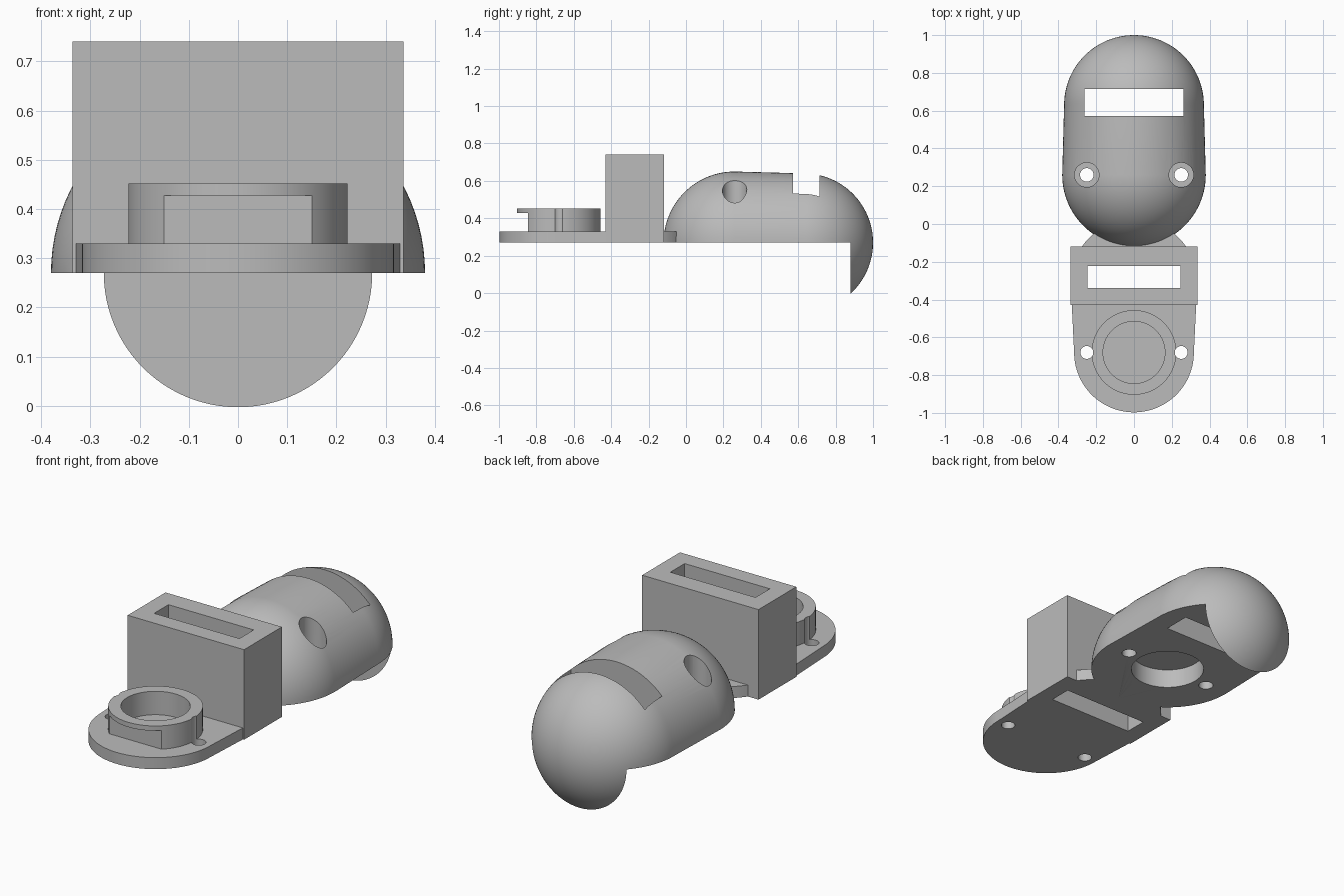
import bpy, bmesh, math
from mathutils import Matrix, Vector

old = bpy.data.objects.get("Cube")
if old:
    bpy.data.objects.remove(old, do_unlink=True)

grey = bpy.data.materials.new("plain grey")
grey.use_nodes = True
GREY = (0.5, 0.5, 0.5, 1)
grey.diffuse_color = GREY
grey.node_tree.nodes["Principled BSDF"].inputs["Base Color"].default_value = GREY

FLOOR = 0.27        # underside of plate and shell
PLATE_TOP = 0.33
HOLE_X = 0.25
RING_Y = -0.68
SHELL_Y = 0.26


def make(name, bm):
    bmesh.ops.recalc_face_normals(bm, faces=bm.faces)
    mesh = bpy.data.meshes.new(name)
    bm.to_mesh(mesh)
    bm.free()
    mesh.materials.append(grey)
    ob = bpy.data.objects.new(name, mesh)
    bpy.context.collection.objects.link(ob)
    return ob


def box(name, x, y, z):
    """Box from (min, max) pairs."""
    bm = bmesh.new()
    size = [b - a for a, b in (x, y, z)]
    mid = Vector([(a + b) / 2 for a, b in (x, y, z)])
    bmesh.ops.create_cube(bm, size=1, matrix=Matrix.Translation(mid) @ Matrix.Diagonal((*size, 1)))
    return make(name, bm)


def cylinder(name, x, y, r, z0, z1, sides=64):
    bm = bmesh.new()
    bmesh.ops.create_cone(bm, cap_ends=True, segments=sides, radius1=r, radius2=r, depth=z1 - z0,
                          matrix=Matrix.Translation((x, y, (z0 + z1) / 2)))
    return make(name, bm)


def stadium(y0, r0, y1, r1, steps=32):
    """Half outline (radius, y) of two joined circles, front to back."""
    arc = [math.pi / 2 * i / steps for i in range(steps + 1)]
    front = [(r0 * math.sin(a), y0 - r0 * math.cos(a)) for a in arc]
    back = [(r1 * math.cos(a), y1 + r1 * math.sin(a)) for a in arc]
    return front + back


def capsule(name):
    """Tapered capsule lathed about the y axis."""
    bm = bmesh.new()
    pts = stadium(SHELL_Y, 0.38, 0.63, 0.37)
    verts = [bm.verts.new((r, y, FLOOR)) for r, y in pts]
    edges = [bm.edges.new(pair) for pair in zip(verts, verts[1:])]
    bmesh.ops.spin(bm, geom=verts + edges, cent=(0, 0, FLOOR), axis=(0, 1, 0),
                   angle=math.tau, steps=96, use_duplicate=False)
    bmesh.ops.remove_doubles(bm, verts=bm.verts, dist=0.0002)
    return make(name, bm)


def cut(target, *cutters):
    """Subtract each cutter and discard it."""
    for c in cutters:
        c.hide_render = True
        mod = target.modifiers.new("cut", "BOOLEAN")
        mod.operation, mod.solver, mod.object = "DIFFERENCE", "EXACT", c
        bpy.context.view_layer.objects.active = target
        bpy.ops.object.modifier_apply(modifier=mod.name)
        bpy.data.objects.remove(c, do_unlink=True)


def screw_holes(y, r, z0, z1):
    return [cylinder("hole_cutter", s * HOLE_X, y, r, z0, z1, 32) for s in (-1, 1)]


# Rounded shell, flat underneath except for the drooping back lip
shell = capsule("rounded_shell")
cut(shell,
    box("underside_cutter", (-1, 1), (-1, 0.88), (-1, FLOOR)),
    box("slot_cutter", (-0.263, 0.263), (0.573, 0.715), (-1, 1)),
    cylinder("recess_cutter", 0, SHELL_Y, 0.18, 0, FLOOR + 0.1),
    *screw_holes(SHELL_Y, 0.036, 0, 1),
    *screw_holes(SHELL_Y, 0.065, PLATE_TOP, 1))

# Base plate: tapered outline, trimmed where the shell and housing sit
bm = bmesh.new()
half = stadium(RING_Y, 0.317, -0.31, 0.335)
outline = half + [(-x, y) for x, y in half[-2:0:-1]]
face = bm.faces.new([bm.verts.new((x, y, FLOOR)) for x, y in outline])
top = bmesh.ops.extrude_face_region(bm, geom=[face])["geom"]
bmesh.ops.translate(bm, vec=(0, 0, PLATE_TOP - FLOOR),
                    verts=[v for v in top if isinstance(v, bmesh.types.BMVert)])
plate = make("base_plate", bm)
HOUSING_X, HOUSING_Y = (-0.336, 0.336), (-0.43, -0.118)
cut(plate, capsule("shell_cutter"),
    box("housing_cutter", HOUSING_X, HOUSING_Y, (0, 1)),
    *screw_holes(RING_Y, 0.034, 0, 1))

# Slotted housing block
housing = box("slotted_housing", HOUSING_X, HOUSING_Y, (FLOOR, 0.74))
cut(housing, box("slot_cutter", (-0.246, 0.246), (-0.34, -0.222), (0, 1)))

# Ring seat with an undercut front
ring = cylinder("ring_seat", 0, RING_Y, 0.224, PLATE_TOP, 0.452, 96)
cut(ring,
    cylinder("bore_cutter", 0, RING_Y, 0.164, 0, 1, 96),
    box("front_cutter", (-0.3, 0.3), (-1, -0.846), (0, 0.427)),
    *screw_holes(RING_Y, 0.034, 0, 1))

# Smooth curves, keeping edges sharp
for ob in (shell, plate, housing, ring):
    bpy.ops.object.select_all(action="DESELECT")
    ob.select_set(True)
    bpy.context.view_layer.objects.active = ob
    bpy.ops.object.shade_smooth_by_angle(angle=math.radians(30))
